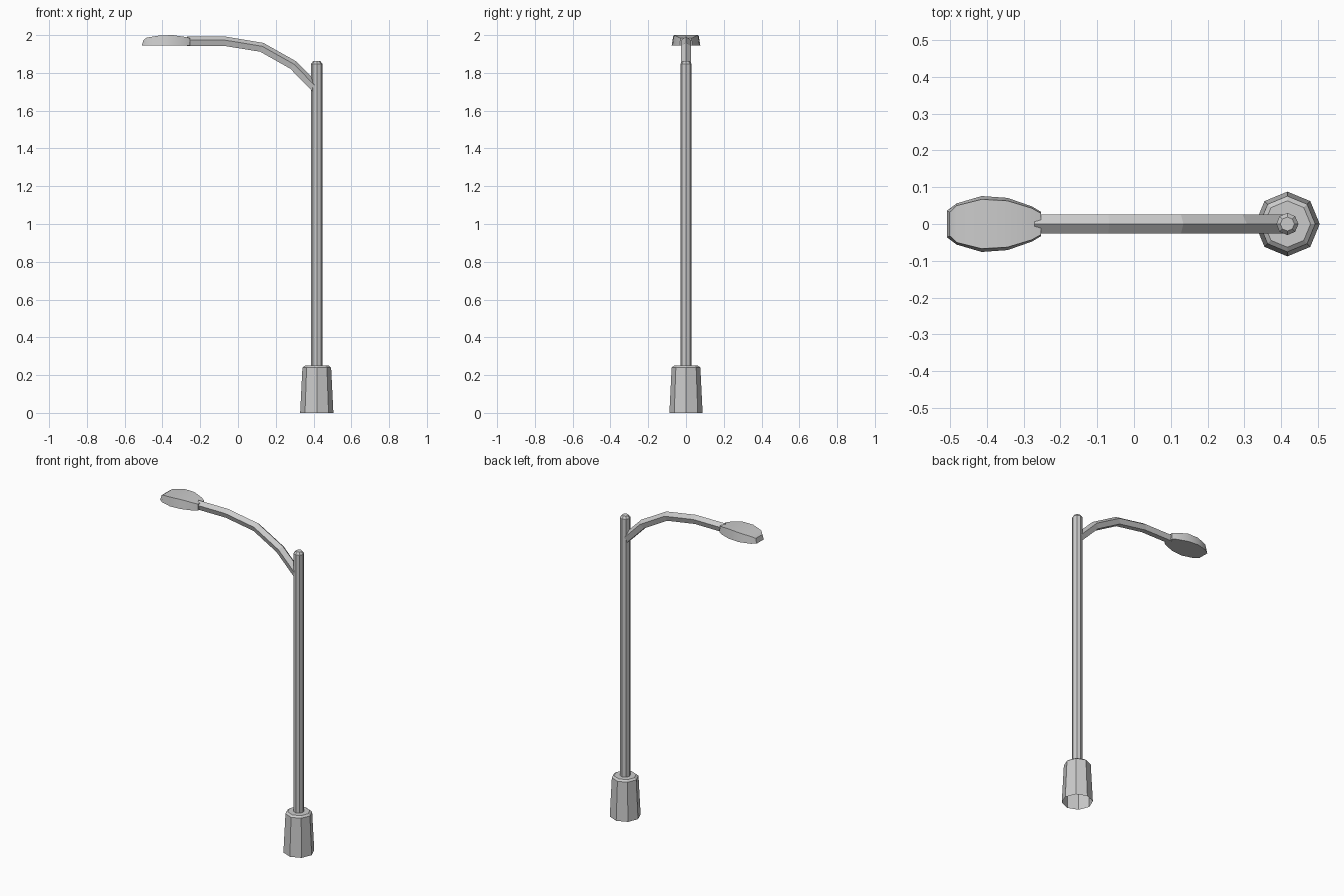
import bpy, bmesh, math
from mathutils import Vector

if "Cube" in bpy.data.objects:
    bpy.data.objects.remove(bpy.data.objects["Cube"])

POLE_X = 0.417


def skin(name, rings, cap_start=False, cap_end=False, smooth=False):
    """Bridge a list of equal-length point rings into a mesh object."""
    bm = bmesh.new()
    loops = [[bm.verts.new(p) for p in ring] for ring in rings]
    n = len(loops[0])
    for a, b in zip(loops, loops[1:]):
        for i in range(n):
            j = (i + 1) % n
            bm.faces.new((a[i], a[j], b[j], b[i]))
    if cap_start:
        bm.faces.new(loops[0][::-1])
    if cap_end:
        bm.faces.new(loops[-1])
    bmesh.ops.recalc_face_normals(bm, faces=bm.faces)
    mesh = bpy.data.meshes.new(name)
    bm.to_mesh(mesh)
    bm.free()
    obj = bpy.data.objects.new(name, mesh)
    bpy.context.collection.objects.link(obj)
    if smooth:
        bpy.ops.object.select_all(action='DESELECT')
        obj.select_set(True)
        bpy.context.view_layer.objects.active = obj
        bpy.ops.object.shade_smooth_by_angle(angle=math.radians(30))
    return obj


def octagon(r, z):
    return [(POLE_X + r * math.cos(i * math.pi / 4), r * math.sin(i * math.pi / 4), z)
            for i in range(8)]


# Tapered base, open underneath, with a chamfered top
skin("base", [octagon(r, z) for r, z in
              [(0.088, 0), (0.076, 0.24), (0.063, 0.25)]], cap_end=True)

# Pole with a small chamfered tip
skin("pole", [octagon(r, z) for r, z in
              [(0.03, 0.245), (0.03, 1.848), (0.019, 1.862)]], cap_end=True)

# Five-sided arm swept along a bending path
path = [Vector(p) for p in [(0.41, 0, 1.718), (0.29, 0, 1.84), (0.125, 0, 1.933),
                            (-0.07, 0, 1.965), (-0.27, 0, 1.965)]]
rings = []
for i, p in enumerate(path):
    before = (p - path[i - 1]).normalized() if i else None
    after = (path[i + 1] - p).normalized() if i < len(path) - 1 else None
    t = ((before or after) + (after or before)).normalized()
    up = Vector((t.z, 0, -t.x))
    r = 0.0275
    rings.append([p + up * (r * math.cos(k * math.tau / 5))
                  + Vector((0, r * math.sin(k * math.tau / 5), 0)) for k in range(5)])
skin("arm", rings, cap_start=True, cap_end=True)

# Lamp head: stations of x, half width at the bottom and top, top height
stations = [(-0.509, 0.036, 0.032, 1.974), (-0.482, 0.056, 0.050, 1.987),
            (-0.414, 0.076, 0.067, 1.998), (-0.344, 0.071, 0.063, 2.0),
            (-0.278, 0.048, 0.043, 1.990), (-0.253, 0.033, 0.029, 1.984)]
skin("lamp_head", [[(x, -wb, 1.945), (x, wb, 1.945), (x + (0.008 if i == 0 else 0), wt, z),
                    (x + (0.008 if i == 0 else 0), -wt, z)]
                   for i, (x, wb, wt, z) in enumerate(stations)],
     cap_start=True, cap_end=True, smooth=True)
